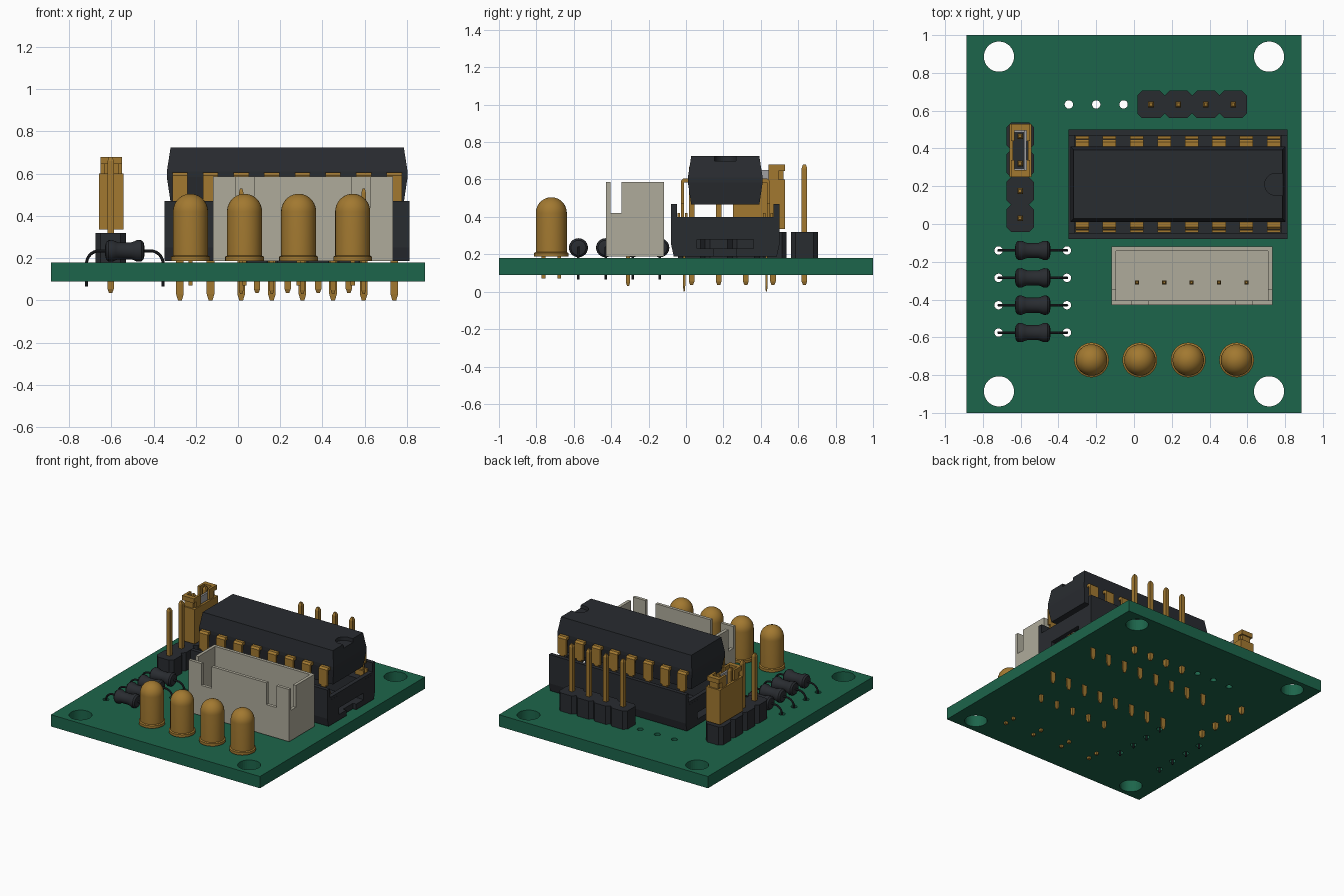
import bpy, bmesh
from math import sin, cos, pi
from mathutils import Vector

if "Cube" in bpy.data.objects:
    bpy.data.objects.remove(bpy.data.objects["Cube"])


def material(name, rgb):
    m = bpy.data.materials.new(name)
    m.diffuse_color = (*rgb, 1)
    m.use_nodes = True
    m.node_tree.nodes["Principled BSDF"].inputs["Base Color"].default_value = m.diffuse_color
    return m


GREEN = material("board_green", (0.012, 0.13, 0.07))
BRASS = material("brass", (0.36, 0.19, 0.03))
DARK = material("dark_plastic", (0.022, 0.025, 0.03))
BEIGE = material("beige_plastic", (0.43, 0.41, 0.33))
STEEL = material("steel", (0.35, 0.35, 0.36))
PITCH = 0.145


def loft(bm, rings):
    """Skin a list of closed rings and cap both ends."""
    vs = [[bm.verts.new(p) for p in r] for r in rings]
    n = len(vs[0])
    for a, b in zip(vs, vs[1:]):
        for i in range(n):
            bm.faces.new((a[i], a[(i + 1) % n], b[(i + 1) % n], b[i]))
    bm.faces.new(vs[0])
    bm.faces.new(vs[-1])


def rect(x0, x1, y0, y1, z):
    return [(x0, y0, z), (x1, y0, z), (x1, y1, z), (x0, y1, z)]


def box(bm, x0, x1, y0, y1, z0, z1):
    loft(bm, [rect(x0, x1, y0, y1, z0), rect(x0, x1, y0, y1, z1)])


def prism_x(bm, profile, x0, x1):
    """Extrude a (y, z) profile along x."""
    loft(bm, [[(x, y, z) for y, z in profile] for x in (x0, x1)])


def prism_z(bm, profile, z0, z1):
    loft(bm, [[(x, y, z) for x, y in profile] for z in (z0, z1)])


def circle(x, y, r, n=32):
    return [(x + r * cos(2 * pi * i / n), y + r * sin(2 * pi * i / n)) for i in range(n)]


def post(bm, x, y, z0, z1, wx=0.015, wy=0.015, tip=0.02):
    """Square pin with tapered tips."""
    loft(bm, [rect(x - wx * s, x + wx * s, y - wy * s, y + wy * s, z)
              for z, s in ((z0, 0.5), (z0 + tip, 1), (z1 - tip, 1), (z1, 0.5))])


def tube(bm, path, r, n=10):
    """Round wire along an (x, y, z) path lying in an xz plane."""
    pts = [Vector(p) for p in path]
    rings = []
    for i, p in enumerate(pts):
        t = (pts[min(i + 1, len(pts) - 1)] - pts[max(i - 1, 0)]).normalized()
        side = Vector((0, 1, 0)).cross(t)
        rings.append([p + r * (cos(a) * side + sin(a) * Vector((0, 1, 0)))
                      for a in (2 * pi * k / n for k in range(n))])
    loft(bm, rings)


def make(name, bm, mat, smooth=False):
    bmesh.ops.recalc_face_normals(bm, faces=bm.faces)
    me = bpy.data.meshes.new(name)
    bm.to_mesh(me)
    bm.free()
    me.materials.append(mat)
    if smooth:
        me.shade_smooth()
        me.set_sharp_from_angle(angle=0.6)
    ob = bpy.data.objects.new(name, me)
    bpy.context.collection.objects.link(ob)
    return ob


def cut(ob, cutter_bm):
    tool = make(ob.name + "_cutter", cutter_bm, ob.data.materials[0])
    tool.hide_render = True
    m = ob.modifiers.new("cut", 'BOOLEAN')
    m.operation, m.solver, m.object = 'DIFFERENCE', 'EXACT', tool
    bpy.context.view_layer.objects.active = ob
    bpy.ops.object.modifier_apply(modifier="cut")
    bpy.data.objects.remove(tool)


# Circuit board with mounting, spare and resistor holes
resistor_ys = [-0.14 - PITCH * i for i in range(4)]
bm = bmesh.new()
box(bm, -0.886, 0.886, -1, 1, 0.09, 0.18)
board = make("circuit_board", bm, GREEN)
holes = [(sx * 0.715, sy * 0.886, 0.08) for sx in (-1, 1) for sy in (-1, 1)]
holes += [(-0.345 + PITCH * i, 0.633, 0.022) for i in range(3)]
holes += [(x, y, 0.022) for x in (-0.717, -0.355) for y in resistor_ys]
bm = bmesh.new()
for x, y, r in holes:
    prism_z(bm, circle(x, y, r), 0.0, 0.3)
cut(board, bm)


# Pin headers: chamfered housing cells and square pins
def header(name, cells):
    h, c = PITCH / 2, 0.025
    bm, pins = bmesh.new(), bmesh.new()
    for x, y in cells:
        prism_z(bm, [(x - h, y - h + c), (x - h + c, y - h), (x + h - c, y - h), (x + h, y - h + c),
                     (x + h, y + h - c), (x + h - c, y + h), (x - h + c, y + h), (x - h, y + h - c)],
                0.18, 0.32)
        post(pins, x, y, 0.035, 0.68)
    make(name + "_housing", bm, DARK)
    make(name + "_pins", pins, BRASS)


header("back_header", [(0.09 + PITCH * i, 0.633) for i in range(4)])
header("side_header", [(-0.603, 0.03 + PITCH * i) for i in range(4)])

# Jumper cap: hollow shell, end grips, steel contact
bm = bmesh.new()
jx, jy = -0.6, 0.39
for s in (-1, 1):
    box(bm, *sorted((jx + s * 0.04, jx + s * 0.058)), jy - 0.14, jy + 0.14, 0.335, 0.6)
    box(bm, jx - 0.04, jx + 0.04, *sorted((jy + s * 0.115, jy + s * 0.14)), 0.335, 0.6)
    box(bm, jx - 0.035, jx + 0.035, *sorted((jy + s * 0.105, jy + s * 0.13)), 0.6, 0.65)
    box(bm, jx - 0.05, jx + 0.05, *sorted((jy + s * 0.105, jy + s * 0.14)), 0.645, 0.68)
    for t in (-1, 1):
        box(bm, *sorted((jx + t * 0.032, jx + t * 0.05)), *sorted((jy + s * 0.05, jy + s * 0.105)), 0.6, 0.68)
make("jumper_cap", bm, BRASS)
bm = bmesh.new()
box(bm, jx + 0.018, jx + 0.032, jy - 0.105, jy + 0.105, 0.36, 0.65)
for s in (-1, 1):
    box(bm, jx - 0.032, jx + 0.018, *sorted((jy + s * 0.095, jy + s * 0.105)), 0.36, 0.63)
make("jumper_contact", bm, STEEL)

# Chip socket: channel section, end walls, notch on the right end
cy = 0.21
half = [(0.275, 0.187), (0.289, 0.25), (0.289, 0.47), (0.258, 0.47),
        (0.258, 0.38), (0.15, 0.38), (0.15, 0.23)]
section = [(cy + y, z) for y, z in half] + [(cy - y, z) for y, z in reversed(half)]
bm = bmesh.new()
prism_x(bm, section, -0.348, 0.813)
socket = make("chip_socket", bm, DARK)
bm = bmesh.new()
box(bm, 0.785, 0.9, cy - 0.06, cy + 0.06, 0.1, 0.275)
cut(socket, bm)
bm = bmesh.new()
for x0, x1 in ((-0.347, -0.315), (0.78, 0.812)):
    box(bm, x0, x1, cy - 0.27, cy + 0.27, 0.28, 0.4)
make("socket_end_walls", bm, DARK)

# Chip body: double tapered block with a shallow U notch
bm = bmesh.new()
loft(bm, [rect(-0.337 + d, 0.803 - d, cy - 0.2 + d, cy + 0.2 - d, z)
          for z, d in ((0.465, 0.018), (0.585, 0), (0.61, 0), (0.725, 0.018))])
chip = make("chip_body", bm, DARK)
bm = bmesh.new()
arc = [(0.75 - 0.058 * sin(a), cy + 0.058 * cos(a)) for a in (pi * i / 16 for i in range(17))]
prism_z(bm, arc + [(0.9, cy - 0.058), (0.9, cy + 0.058)], 0.698, 0.8)
cut(chip, bm)

# Chip leads, socket contacts and socket pins, eight per side
leads, contacts = bmesh.new(), bmesh.new()
bend = [(0.19, 0.605), (0.225, 0.605), (0.238, 0.592), (0.238, 0.47),
        (0.222, 0.47), (0.222, 0.583), (0.19, 0.583)]
for s in (-1, 1):
    for i in range(8):
        x = -0.275 + PITCH * i
        prism_x(leads, [(cy + s * y, z) for y, z in bend], x - 0.036, x + 0.036)
        box(leads, x - 0.018, x + 0.018, *sorted((cy + s * 0.222, cy + s * 0.238)), 0.37, 0.475)
        for y in (0.208, 0.248):
            box(contacts, x - 0.036, x + 0.036, cy + s * y - 0.007, cy + s * y + 0.007, 0.35, 0.42)
        post(contacts, x, cy + s * 0.22, 0.0, 0.25, 0.018, 0.006, 0.03)
make("chip_leads", leads, BRASS)
make("socket_contacts", contacts, BRASS)

# Wire connector shell: floor, back wall, notched sides, slotted front
X0, X1, Y0, Y1, T, TOP = -0.118, 0.733, -0.428, -0.118, 0.024, 0.587
bm = bmesh.new()
box(bm, X0, X1, Y0, Y1, 0.187, TOP)
shell = make("connector_shell", bm, BEIGE)
bm = bmesh.new()
box(bm, X0 + T, X1 - T, Y0 + T, Y1 - T, 0.26, 0.8)
cut(shell, bm)
bm = bmesh.new()
for x0, x1 in ((-0.01, 0.075), (0.54, 0.625)):
    box(bm, x0, x1, Y0 - 0.1, Y0 + 0.04, 0.42, 0.8)
cut(shell, bm)
bm = bmesh.new()
box(bm, X0 - 0.1, X1 + 0.1, Y0 + T, Y0 + 0.082, 0.42, 0.8)
cut(shell, bm)
bm = bmesh.new()
for i in range(5):
    post(bm, 0.015 + PITCH * i, -0.31, 0.03, 0.53, 0.011, 0.011)
make("connector_pins", bm, BRASS)

# Lamps: flanged dome with two leads
dome = [(0.187, 0.092), (0.207, 0.092), (0.212, 0.083), (0.42, 0.083)]
dome += [(0.42 + 0.085 * sin(a), 0.083 * cos(a)) for a in (pi / 2 * i / 10 for i in range(1, 10))]
dome.append((0.505, 0.003))
for i in range(4):
    x, y = -0.225 + 0.256 * i, -0.72
    bm = bmesh.new()
    loft(bm, [[(px, py, z) for px, py in circle(x, y, r)] for z, r in dome])
    for dy in (-0.042, 0.042):
        box(bm, x - 0.01, x + 0.01, y + dy - 0.01, y + dy + 0.01, 0.07, 0.2)
    make(f"lamp_{i + 1}", bm, BRASS, True)

# Resistors: dog-bone body with bent wire leads
bone = [(0.093, 0.022), (0.089, 0.04), (0.078, 0.05), (0.058, 0.051), (0.042, 0.044), (0.03, 0.04)]
bone = [(-u, r) for u, r in bone] + bone[::-1]
for i, y in enumerate(resistor_ys):
    bm = bmesh.new()
    xc, zc, reach, bend_r = -0.536, 0.235, 0.181, 0.06
    loft(bm, [[(xc + u, a, b) for a, b in circle(y, zc, r, 24)] for u, r in bone])
    for s in (-1, 1):
        path = [(0.08, zc)] + [(reach - bend_r + bend_r * sin(a), zc - bend_r + bend_r * cos(a))
                               for a in (pi / 2 * k / 8 for k in range(9))] + [(reach, 0.065)]
        tube(bm, [(xc + s * u, y, z) for u, z in path], 0.007)
    make(f"resistor_{i + 1}", bm, DARK, True)
